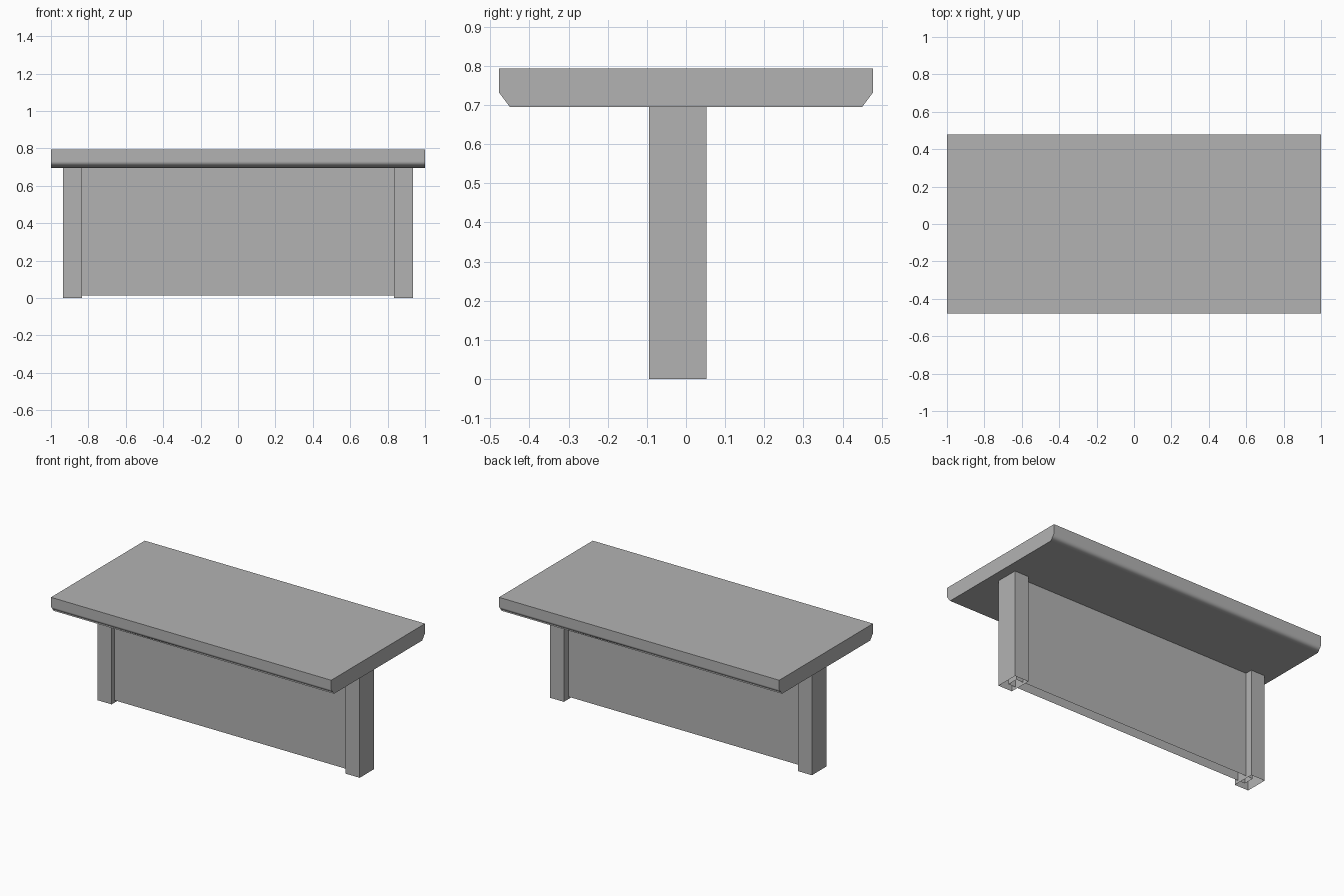
import bpy, bmesh, math

cube = bpy.data.objects.get("Cube")
if cube:
    bpy.data.objects.remove(cube, do_unlink=True)

grey = bpy.data.materials.new("plain_grey")
grey.use_nodes = True
colour = (0.45, 0.45, 0.45, 1)
grey.diffuse_color = colour
grey.node_tree.nodes["Principled BSDF"].inputs["Base Color"].default_value = colour


def prism(name, profile, x0, x1, open_bottom=False):
    """Extrude a (y, z) profile along x, optionally leaving the underside open."""
    bm = bmesh.new()
    face = bm.faces.new([bm.verts.new((x0, y, z)) for y, z in profile])
    ext = bmesh.ops.extrude_face_region(bm, geom=[face], use_keep_orig=True)
    verts = [v for v in ext["geom"] if isinstance(v, bmesh.types.BMVert)]
    bmesh.ops.translate(bm, verts=verts, vec=(x1 - x0, 0, 0))
    bmesh.ops.recalc_face_normals(bm, faces=bm.faces)
    if open_bottom:
        under = [f for f in bm.faces if f.normal.z < -0.9]
        bmesh.ops.delete(bm, geom=under, context="FACES")
    mesh = bpy.data.meshes.new(name)
    bm.to_mesh(mesh)
    bm.free()
    mesh.materials.append(grey)
    obj = bpy.data.objects.new(name, mesh)
    bpy.context.collection.objects.link(obj)
    return obj


def rect(y0, y1, z0, z1):
    return [(y0, z0), (y1, z0), (y1, z1), (y0, z1)]


# Table top with softly shaded chamfers along the long lower edges
half, top, under = 0.478, 0.793, 0.695
side = [(half, top), (half, 0.732), (0.45, under)]
table_top = prism("table_top", side + [(-y, z) for y, z in reversed(side)], -1, 1)
bpy.ops.object.select_all(action="DESELECT")
table_top.select_set(True)
bpy.context.view_layer.objects.active = table_top
bpy.ops.object.shade_smooth_by_angle(angle=math.radians(60))
weighted = table_top.modifiers.new("weighted_normals", "WEIGHTED_NORMAL")
weighted.keep_sharp = True
weighted.weight = 100

# Hollow legs, open at the floor
for name, x in (("left_leg", 0.885), ("right_leg", -0.885)):
    prism(name, rect(-0.095, 0.052, 0, under), x - 0.05, x + 0.05, True)

# Hollow panel running into both legs, raised just off the floor
prism("modesty_panel", rect(-0.065, 0.005, 0.015, under), -0.885, 0.885, True)
